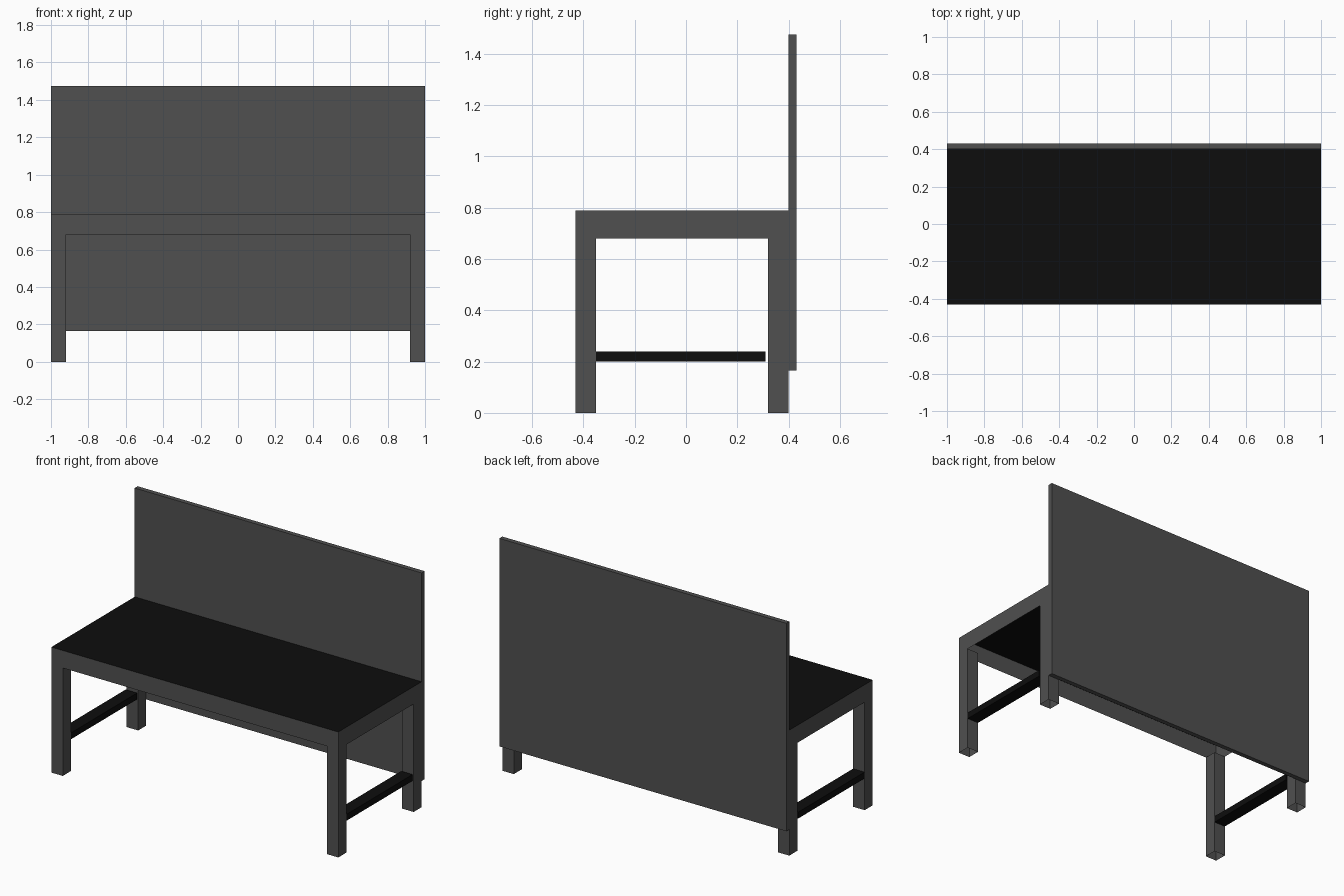
import bpy, bmesh

if "Cube" in bpy.data.objects:
    bpy.data.objects.remove(bpy.data.objects["Cube"])


def material(name, value):
    m = bpy.data.materials.new(name)
    m.diffuse_color = (value, value, value, 1)
    m.use_nodes = True
    m.node_tree.nodes["Principled BSDF"].inputs["Base Color"].default_value = m.diffuse_color
    return m


grey = material("dark grey", 0.08)
black = material("black", 0.004)


def box(name, lo, hi, mat, drop=()):
    """Box from corner to corner; drop lists normal z signs (1 top, -1 bottom) left open."""
    bm = bmesh.new()
    bmesh.ops.create_cube(bm, size=1)
    for v in bm.verts:
        v.co = [(a + b) / 2 + c * (b - a) for a, b, c in zip(lo, hi, v.co)]
    bm.normal_update()
    gone = [f for f in bm.faces if round(f.normal.z) in drop and abs(f.normal.z) > 0.5]
    if gone:
        bmesh.ops.delete(bm, geom=gone, context='FACES')
    mesh = bpy.data.meshes.new(name)
    bm.to_mesh(mesh)
    bm.free()
    mesh.materials.append(mat)
    ob = bpy.data.objects.new(name, mesh)
    bpy.context.collection.objects.link(ob)
    return ob


FRONT, BACK, SEAT, APRON, LEG = -0.43, 0.40, 0.79, 0.68, 0.08

# Hollow apron: thin sheet sides, black seat sheet on top, open below
box("apron", (-1, FRONT, APRON), (1, BACK, SEAT), grey, drop=(1, -1))
seat = box("seat", (-1, FRONT, APRON), (1, BACK, SEAT), black, drop=(-1,))
bm = bmesh.new()
bm.from_mesh(seat.data)
bm.normal_update()
bmesh.ops.delete(bm, geom=[f for f in bm.faces if f.normal.z < 0.5], context='FACES')
bm.to_mesh(seat.data)
bm.free()

# Hollow legs and side stretchers
for side, x in (("left", -1), ("right", 1 - LEG)):
    for end, y in (("front", FRONT), ("back", BACK - LEG)):
        box(f"{end}_{side}_leg", (x, y, 0), (x + LEG, y + LEG, APRON), grey, drop=(1, -1))
    box(f"{side}_stretcher", (x, FRONT + LEG, 0.2), (x + LEG, 0.31, 0.24), black)

# Tall back panel
box("back_panel", (-1, BACK, 0.165), (1, 0.43, 1.475), grey)
